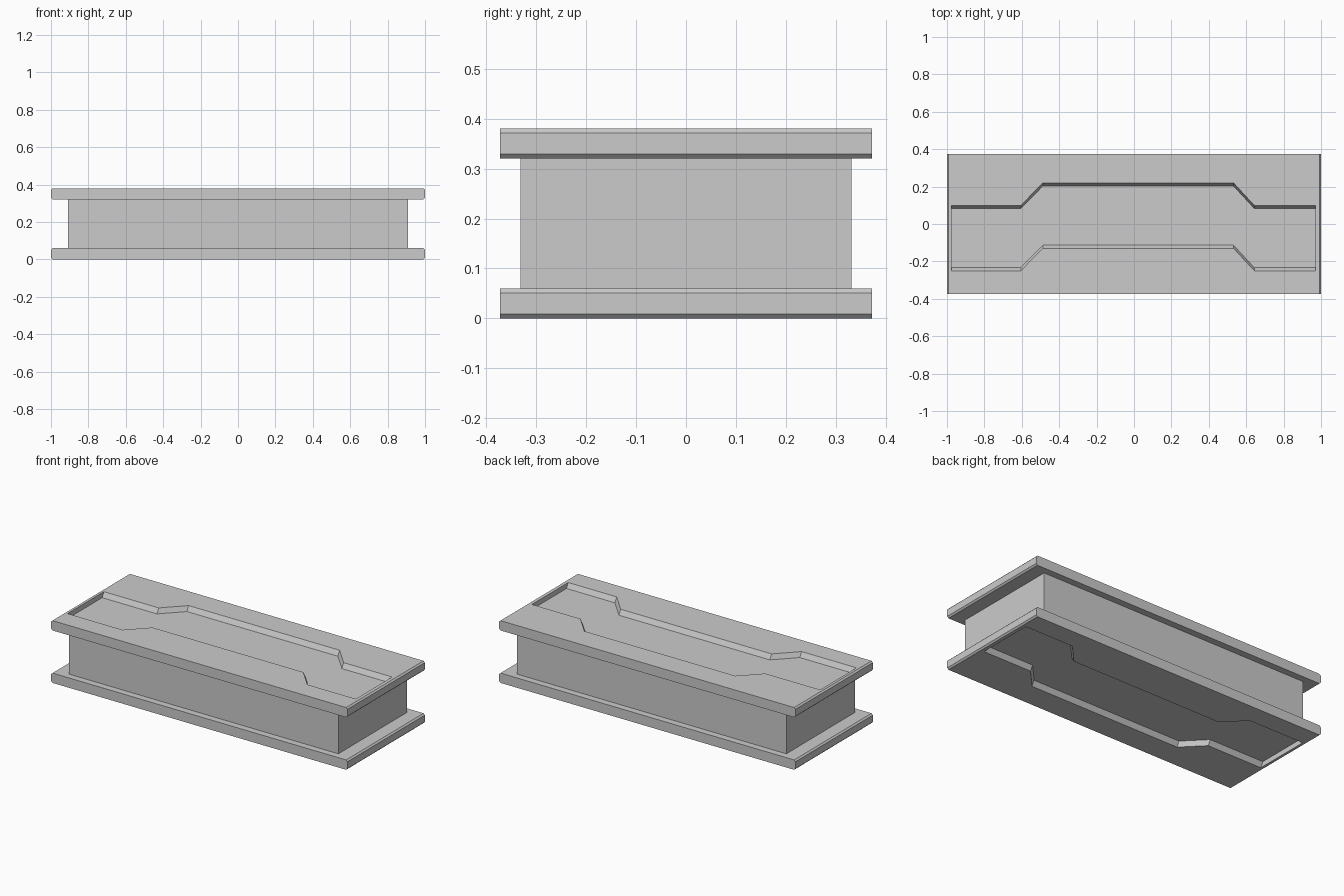
import bpy, bmesh, math
from mathutils import Matrix

cube = bpy.data.objects.get("Cube")
if cube:
    bpy.data.objects.remove(cube, do_unlink=True)

HEIGHT, SLAB = 0.38, 0.06
DEPTH, SLOPE = 0.03, 0.017   # recess depth and side wall lean

# Single grey material
grey = bpy.data.materials.new("plain_grey")
grey.use_nodes = True
colour = (0.6, 0.6, 0.6, 1)
grey.diffuse_color = colour
grey.node_tree.nodes["Principled BSDF"].inputs["Base Color"].default_value = colour


def loft(name, ring_a, ring_b):
    """Closed solid between two matching outlines."""
    bm = bmesh.new()
    a = [bm.verts.new(p) for p in ring_a]
    b = [bm.verts.new(p) for p in ring_b]
    bm.faces.new(a)
    bm.faces.new(b)
    for i in range(len(a)):
        j = (i + 1) % len(a)
        bm.faces.new((a[i], a[j], b[j], b[i]))
    bmesh.ops.recalc_face_normals(bm, faces=bm.faces)
    mesh = bpy.data.meshes.new(name)
    bm.to_mesh(mesh)
    bm.free()
    mesh.materials.append(grey)
    obj = bpy.data.objects.new(name, mesh)
    bpy.context.collection.objects.link(obj)
    return obj


def recess_outline(lean, z):
    """Stepped channel outline, narrowed by lean on both long sides."""
    path = [(-0.975, 0.10), (-0.605, 0.10), (-0.487, 0.22),
            (0.532, 0.22), (0.643, 0.10), (0.97, 0.10)]
    back = [(x, y - lean, z) for x, y in path]
    front = [(x, y - 0.35 + lean, z) for x, y in reversed(path)]
    return back + front


# Top slab: bevelled end profile run across the depth
c, low, high = 0.009, HEIGHT - SLAB, HEIGHT
half = [(1 - c, low), (1, low + c), (1, high - c), (1 - c, high)]
profile = half + [(-x, z) for x, z in reversed(half)]
top = loft("top_slab", [(x, -0.373, z) for x, z in profile],
           [(x, 0.373, z) for x, z in profile])

# Cut the stepped recess
cutter = loft("recess_cutter", recess_outline(SLOPE, high - DEPTH),
              recess_outline(-SLOPE, high + DEPTH))
cutter.hide_render = True
cut = top.modifiers.new("recess", "BOOLEAN")
cut.operation = "DIFFERENCE"
cut.solver = "EXACT"
cut.object = cutter
bpy.context.view_layer.objects.active = top
bpy.ops.object.modifier_apply(modifier="recess")
bpy.data.objects.remove(cutter, do_unlink=True)

# Bottom slab: the top one turned over about the long axis
bottom = top.copy()
bottom.data = top.data.copy()
bottom.name = "bottom_slab"
bottom.data.transform(Matrix.Translation((0, 0, HEIGHT)) @ Matrix.Rotation(math.pi, 4, "X"))
bpy.context.collection.objects.link(bottom)

# Core block between the slabs
corners = [(-0.91, -0.332), (0.91, -0.332), (0.91, 0.332), (-0.91, 0.332)]
loft("core_block", [(x, y, SLAB) for x, y in corners], [(x, y, low) for x, y in corners])
